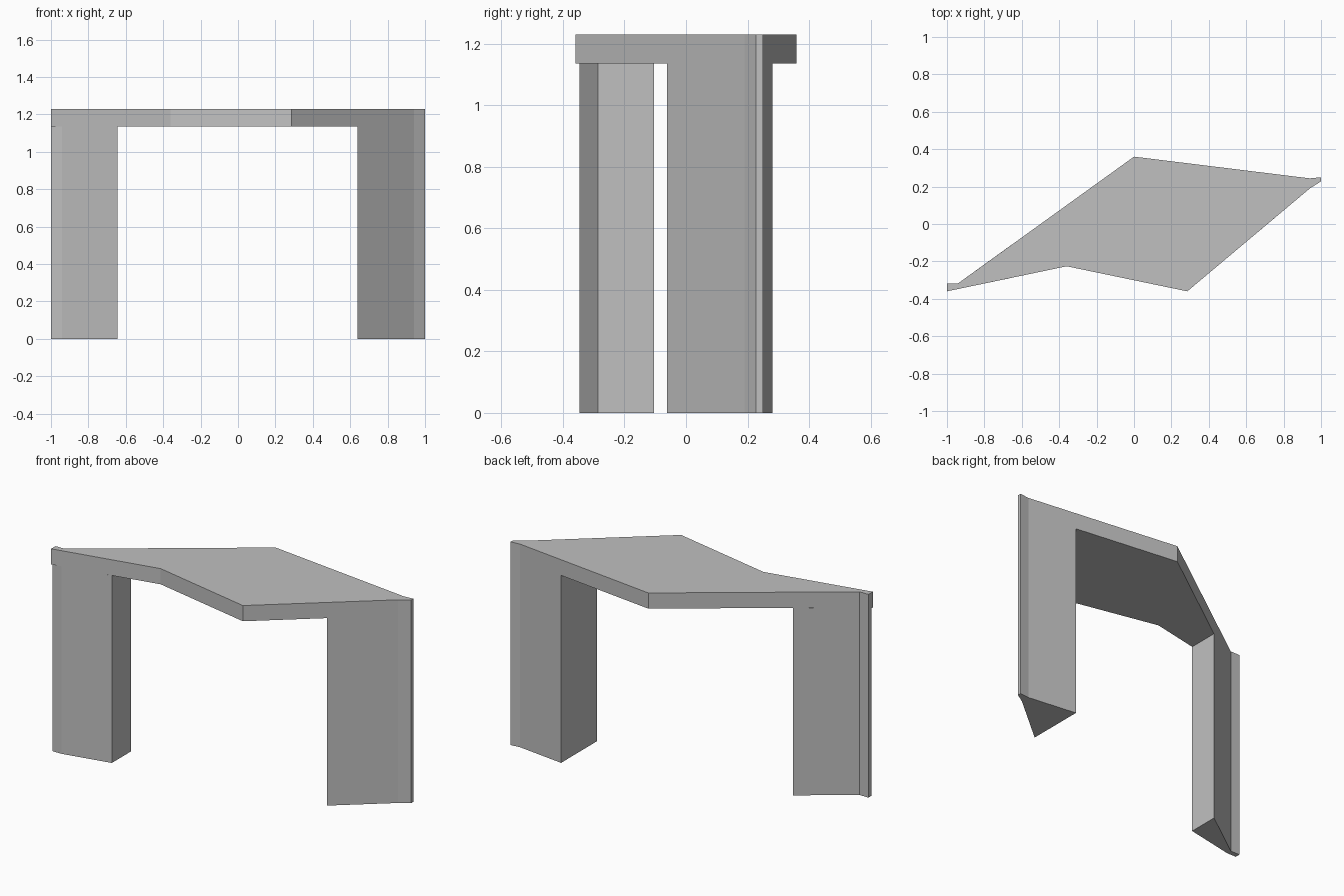
import bpy
import bmesh

cube = bpy.data.objects.get("Cube")
if cube:
    bpy.data.objects.remove(cube, do_unlink=True)

# Single plain grey finish
grey = bpy.data.materials.new("plain_grey")
grey.use_nodes = True
colour = (0.53, 0.53, 0.53, 1.0)
grey.diffuse_color = colour
grey.node_tree.nodes["Principled BSDF"].inputs["Base Color"].default_value = colour

TOP, UNDERSIDE = 1.23, 1.135


def prism(name, outline, z0, z1):
    """Extrude a counter-clockwise plan outline between two heights."""
    bm = bmesh.new()
    base = bm.faces.new([bm.verts.new((x, y, z0)) for x, y in outline])
    side = bmesh.ops.extrude_face_region(bm, geom=[base], use_keep_orig=True)
    moved = [v for v in side["geom"] if isinstance(v, bmesh.types.BMVert)]
    bmesh.ops.translate(bm, verts=moved, vec=(0, 0, z1 - z0))
    bmesh.ops.recalc_face_normals(bm, faces=bm.faces)
    mesh = bpy.data.meshes.new(name)
    bm.to_mesh(mesh)
    bm.free()
    mesh.materials.append(grey)
    obj = bpy.data.objects.new(name, mesh)
    bpy.context.collection.objects.link(obj)
    return obj


# Chamfered tips shared by the roof and the legs
left_tip = [(1, 0.228), (1, 0.25), (0.94, 0.244)]
right_back = [(-0.94, -0.317), (-1, -0.317)]

# Angular roof slab
prism("roof_slab",
      [(-1, -0.36), (-0.36, -0.226), (0.285, -0.36), (0.94, 0.19)]
      + left_tip + [(0, 0.36)] + right_back,
      UNDERSIDE, TOP)

# Wedge legs flush with the slab edges
prism("left_leg",
      [(0.64, -0.062), (0.94, 0.19)] + left_tip + [(0.64, 0.281)],
      0, UNDERSIDE)
prism("right_leg",
      [(-1, -0.347), (-0.94, -0.347), (-0.645, -0.286), (-0.645, -0.104)] + right_back,
      0, UNDERSIDE)
